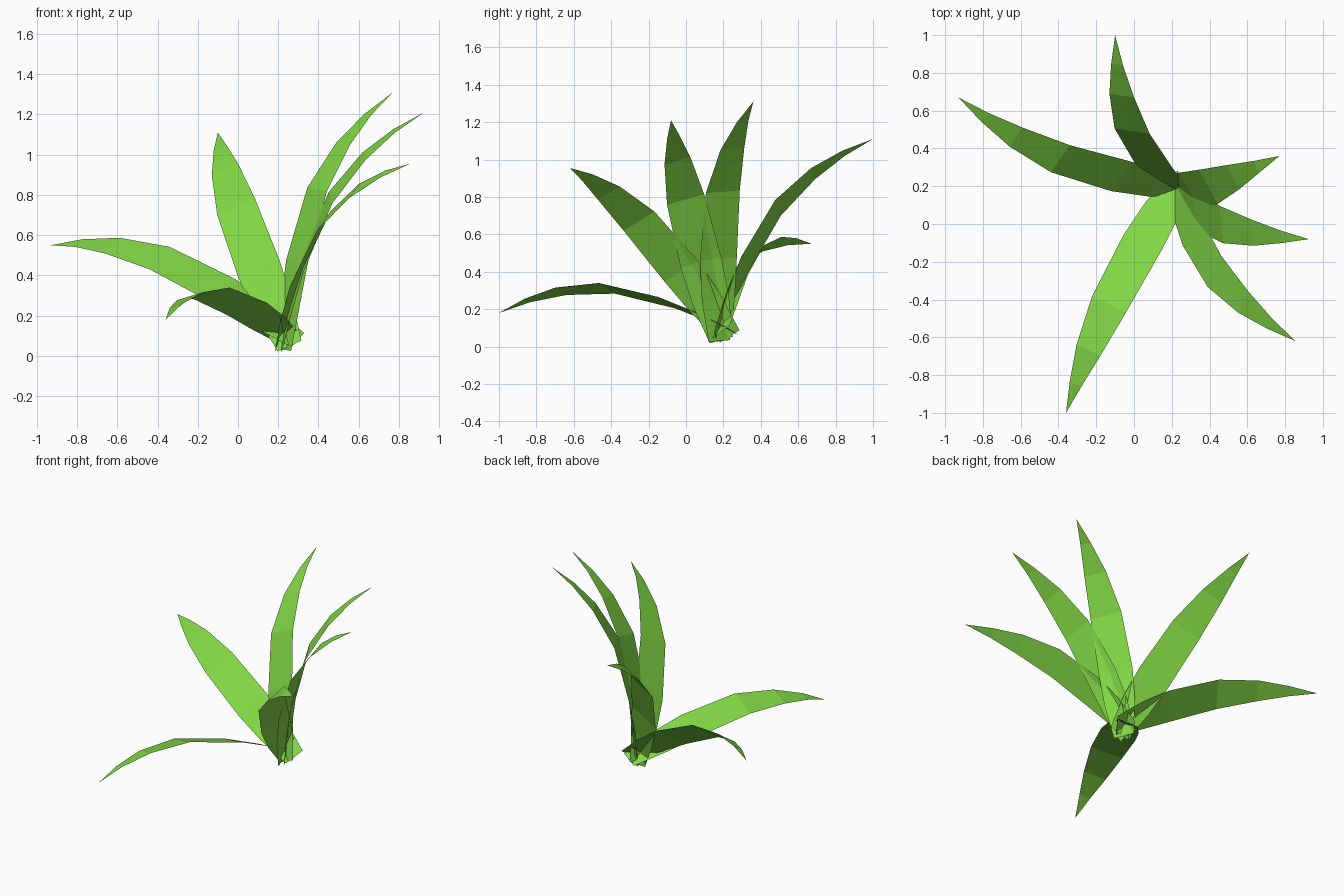
import bpy
from mathutils import Vector

if "Cube" in bpy.data.objects:
    bpy.data.objects.remove(bpy.data.objects["Cube"])

# Every leaf shares one arched blade: (distance back from tip, arch height, width)
BLADE = [(0.154, 0.081, 0.07), (0.341, 0.146, 0.145), (0.607, 0.182, 0.207),
         (0.977, 0.129, 0.225), (1.19, 0.07, 0.20), (1.40, 0.0, 0.13)]
MID = Vector(BLADE[2][:2])

# Placement of each leaf: tip, then the left and right edge at its middle
LEAVES = {
    "leaf_left": ((-0.93, 0.67, 0.55), (-0.33, 0.41, 0.54), (-0.43, 0.27, 0.43)),
    "leaf_back": ((-0.10, 1.00, 1.11), (-0.10, 0.505, 0.70), (0.08, 0.48, 0.785)),
    "leaf_upright": ((0.77, 0.36, 1.31), (0.35, 0.285, 0.84), (0.44, 0.11, 0.82)),
    "leaf_right": ((0.925, -0.08, 1.21), (0.435, 0.10, 0.80), (0.46, -0.10, 0.75)),
    "leaf_front_right": ((0.855, -0.62, 0.955), (0.46, -0.17, 0.72), (0.39, -0.33, 0.62)),
    "leaf_front": ((-0.36, -1.00, 0.18), (-0.22, -0.37, 0.285), (-0.04, -0.47, 0.34)),
}

green = bpy.data.materials.new("leaf_green")
green.diffuse_color = (0.22, 0.68, 0.06, 1)
green.use_nodes = True
green.node_tree.nodes["Principled BSDF"].inputs["Base Color"].default_value = green.diffuse_color


def make_leaf(name, tip, left, right):
    tip, left, right = Vector(tip), Vector(left), Vector(right)
    chord = ((left + right) / 2 - tip).normalized()
    side = right - left
    side = (side - chord * side.dot(chord)).normalized()
    normal = chord.cross(side)
    if normal.z < 0:
        normal.negate()
    # Rotate the blade profile so its middle lies on the chord
    u = MID.normalized()
    verts = [tip]
    for back, arch, width in BLADE:
        p = Vector((back, arch))
        c = tip + chord * p.dot(u) + normal * (u.x * arch - u.y * back)
        verts += [c - side * width / 2, c + side * width / 2]
    faces = [(0, 1, 2)]
    faces += [(i, i + 2, i + 3, i + 1) for i in range(1, len(verts) - 2, 2)]
    mesh = bpy.data.meshes.new(name)
    mesh.from_pydata(verts, [], faces)
    mesh.materials.append(green)
    obj = bpy.data.objects.new(name, mesh)
    bpy.context.collection.objects.link(obj)


for name, points in LEAVES.items():
    make_leaf(name, *points)
